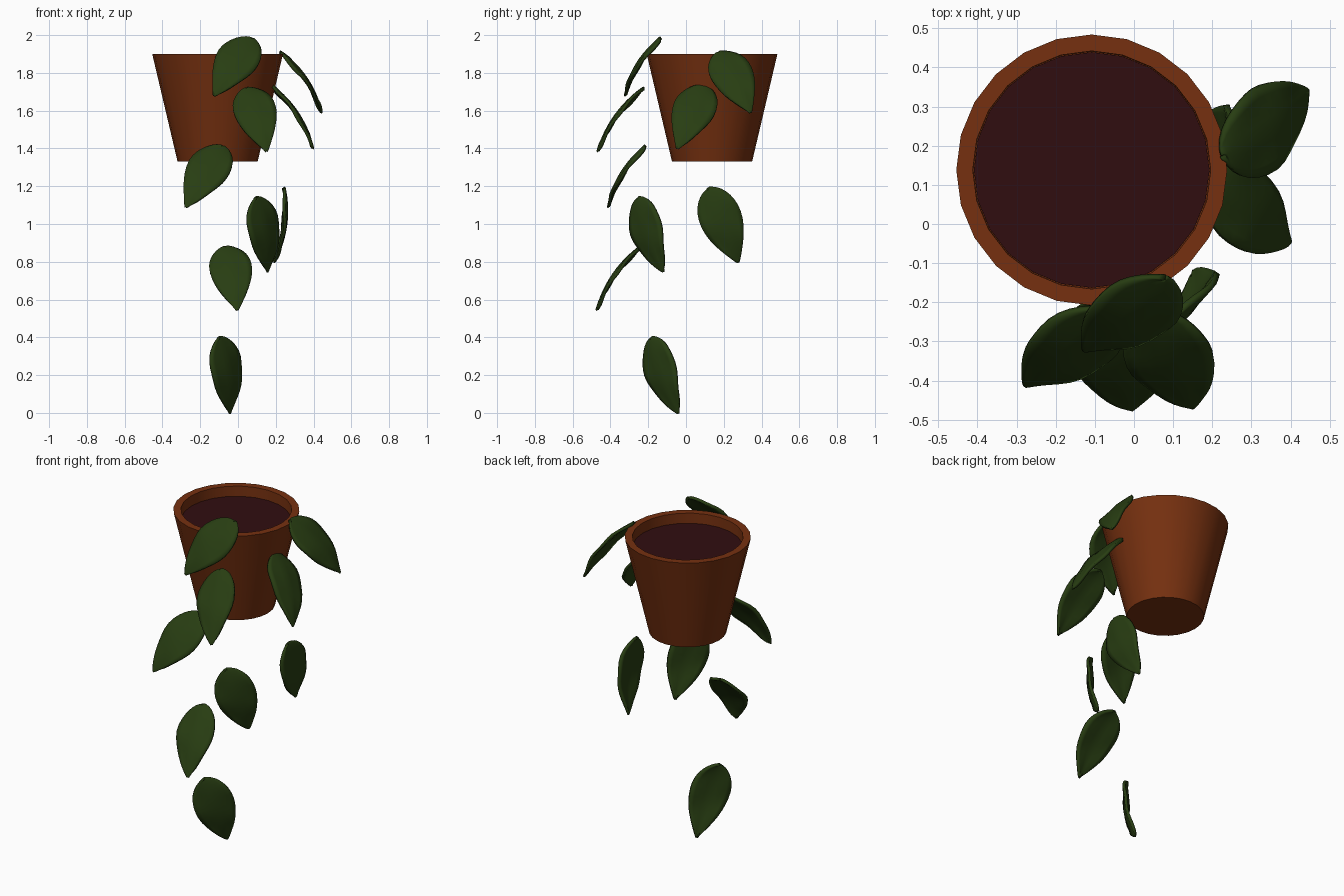
import bpy, bmesh, math
from mathutils import Vector

cube = bpy.data.objects.get("Cube")
if cube:
    bpy.data.objects.remove(cube, do_unlink=True)


def make_material(name, rgb):
    mat = bpy.data.materials.new(name)
    mat.use_nodes = True
    mat.diffuse_color = (*rgb, 1)
    mat.node_tree.nodes["Principled BSDF"].inputs["Base Color"].default_value = (*rgb, 1)
    return mat


TERRACOTTA = make_material("terracotta", (0.18, 0.03, 0.005))
SOIL = make_material("dark soil", (0.03, 0.004, 0.005))
GREEN = make_material("leaf green", (0.021, 0.047, 0.006))


def add_object(name, bm, mat, angle):
    bmesh.ops.recalc_face_normals(bm, faces=bm.faces)
    mesh = bpy.data.meshes.new(name)
    bm.to_mesh(mesh)
    bm.free()
    mesh.materials.append(mat)
    obj = bpy.data.objects.new(name, mesh)
    bpy.context.collection.objects.link(obj)
    bpy.ops.object.select_all(action='DESELECT')
    obj.select_set(True)
    bpy.context.view_layer.objects.active = obj
    bpy.ops.object.shade_smooth_by_angle(angle=math.radians(angle))
    return obj


def lathe(name, profile, mat, sides=24):
    """Spin (radius, z) points around the pot axis and cap both ends."""
    bm = bmesh.new()
    rings = []
    for r, z in profile:
        rings.append([bm.verts.new((r * math.cos(math.tau * i / sides),
                                    r * math.sin(math.tau * i / sides), z))
                      for i in range(sides)])
    for low, high in zip(rings, rings[1:]):
        for i in range(sides):
            j = (i + 1) % sides
            bm.faces.new((low[i], low[j], high[j], high[i]))
    bm.faces.new(rings[0])
    bm.faces.new(rings[-1])
    obj = add_object(name, bm, mat, 30)
    obj.location = (-0.108, 0.138, 0)
    return obj


# Pot with a thick rim, and the soil inside it
lathe("pot", [(0.212, 1.33), (0.346, 1.9), (0.304, 1.9), (0.302, 1.80)], TERRACOTTA)
lathe("soil", [(0.301, 1.81), (0.301, 1.84)], SOIL)


def leaf(name, base, tip, facing, width=0.225, sag=0.035, rows=18, cols=8):
    """Egg-shaped leaf, rounded at the base, arched along its length."""
    base, tip = Vector(base), Vector(tip)
    axis = tip - base
    along = axis.normalized()
    normal = Vector(facing)
    normal = (normal - along * normal.dot(along)).normalized()
    side = along.cross(normal)
    bm = bmesh.new()
    grid = []
    for r in range(rows + 1):
        t = (1 - math.cos(math.pi * r / rows)) / 2
        half = width / 2 * max(0, math.sin(math.pi * t ** 0.72)) ** 0.8
        row = []
        for c in range(cols + 1):
            s = 2 * c / cols - 1
            arch = sag * 4 * t * (1 - t) - 0.1 * half * abs(s)
            ripple = 0.004 * math.sin(14 * t + 2 * s) * abs(s)
            row.append(bm.verts.new(base + axis * t + side * half * s
                                    + normal * (arch + ripple)))
        grid.append(row)
    for a, b in zip(grid, grid[1:]):
        for c in range(cols):
            bm.faces.new((a[c], a[c + 1], b[c + 1], b[c]))
    bmesh.ops.remove_doubles(bm, verts=bm.verts, dist=0.0005)
    obj = add_object(name, bm, GREEN, 60)
    thick = obj.modifiers.new("thickness", 'SOLIDIFY')
    thick.thickness = 0.016
    thick.offset = 0


# Leaves hanging over the front and the left side
FRONT, LEFT, DIAGONAL = (0, -0.83, 0.55), (0.82, 0, 0.57), (1, -1, 0)
leaves = {
    "front_leaf_top": ((0.08, -0.135, 1.98), (-0.125, -0.32, 1.68), FRONT),
    "front_leaf_upper": ((0.05, -0.225, 1.72), (0.15, -0.465, 1.385), FRONT),
    "front_leaf_middle": ((-0.075, -0.215, 1.41), (-0.275, -0.41, 1.09), FRONT),
    "front_leaf_lower": ((-0.06, -0.24, 0.88), (-0.005, -0.47, 0.545), FRONT),
    "left_leaf_back": ((0.225, 0.175, 1.91), (0.44, 0.34, 1.59), LEFT),
    "left_leaf_front": ((0.18, 0.105, 1.73), (0.395, -0.045, 1.40), LEFT),
    "left_leaf_lower": ((0.245, 0.12, 1.19), (0.19, 0.275, 0.80), (1, 0, 0)),
    "corner_leaf_upper": ((0.095, -0.25, 1.14), (0.155, -0.12, 0.75), DIAGONAL),
    "corner_leaf_bottom": ((-0.10, -0.18, 0.40), (-0.045, -0.04, 0.0), DIAGONAL),
}
for name, (base, tip, facing) in leaves.items():
    leaf(name, base, tip, facing)
